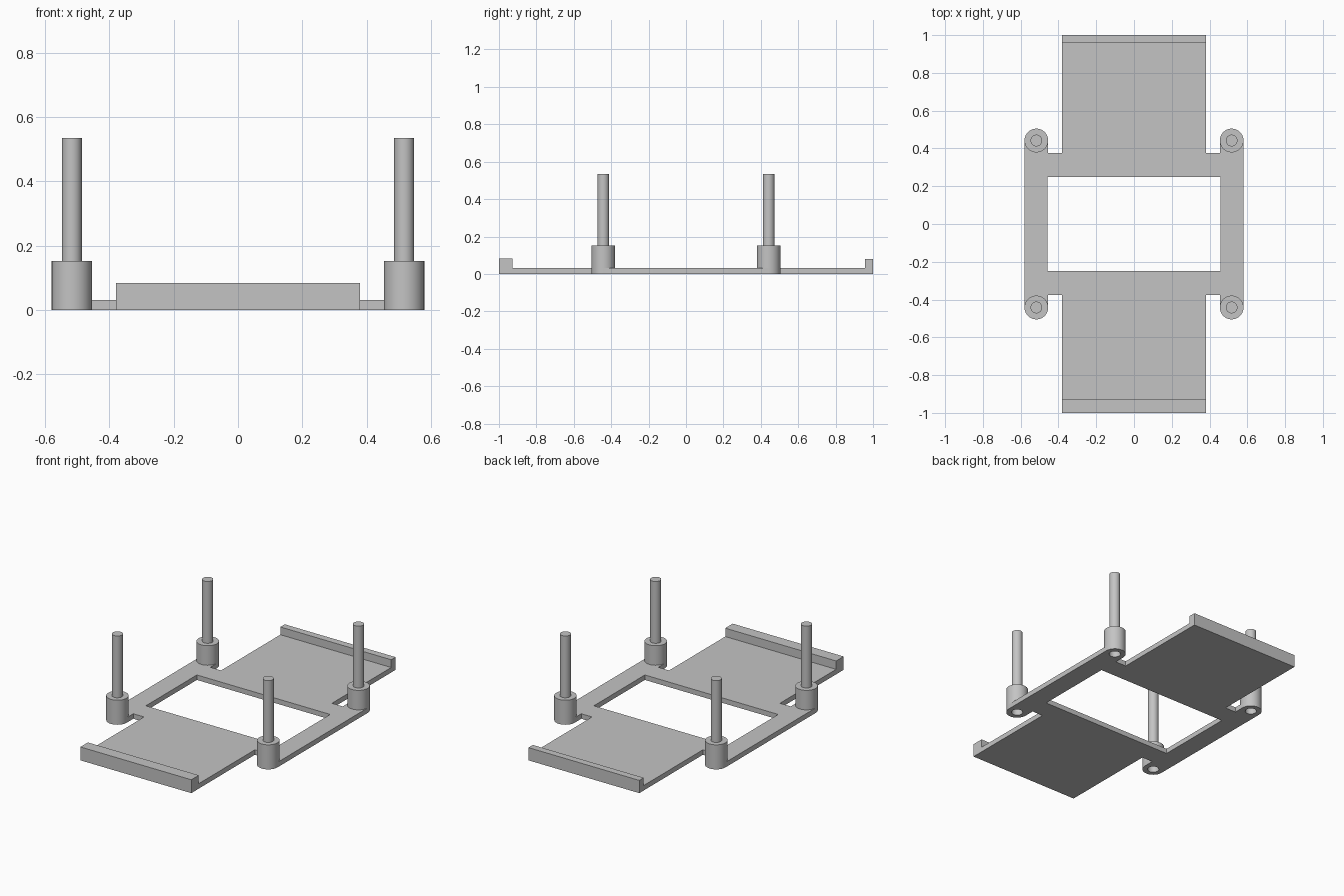
import bpy, bmesh, math

cube = bpy.data.objects.get("Cube")
if cube:
    bpy.data.objects.remove(cube, do_unlink=True)

# Single flat grey
grey = bpy.data.materials.new("light_grey")
grey.use_nodes = True
color = (0.55, 0.55, 0.55, 1)
grey.diffuse_color = color
grey.node_tree.nodes["Principled BSDF"].inputs["Base Color"].default_value = color

THICK = 0.031             # plate thickness
POST_X, POST_Y = 0.517, 0.442
BOSS_R, PIN_R, HOLE_R = 0.063, 0.031, 0.033
SEG = 32


def finish(name, mesh, smooth=False):
    obj = bpy.data.objects.new(name, mesh)
    bpy.context.collection.objects.link(obj)
    mesh.materials.clear()
    mesh.materials.append(grey)
    if smooth:
        bpy.ops.object.select_all(action="DESELECT")
        obj.select_set(True)
        bpy.context.view_layer.objects.active = obj
        bpy.ops.object.shade_smooth_by_angle(angle=math.radians(30))
    return obj


def arc(cx, cy, r, start, end, steps):
    angles = [start + (end - start) * i / steps for i in range(steps + 1)]
    return [(cx + r * math.cos(a), cy + r * math.sin(a)) for a in angles]


def add_loop(curve, points):
    spline = curve.splines.new("POLY")
    spline.points.add(len(points) - 1)
    for p, (x, y) in zip(spline.points, points):
        p.co = (x, y, 0, 1)
    spline.use_cyclic_u = True


# Base plate: mirrored outline with rounded rail ends, window and post sockets
quarter = [(0.38, 1.0), (0.38, 0.377), (POST_X - BOSS_R, 0.377)]
quarter += arc(POST_X, POST_Y, BOSS_R, math.pi, 0, SEG // 2)
half = quarter + [(x, -y) for x, y in reversed(quarter)]
outline = half + [(-x, y) for x, y in reversed(half)]

curve = bpy.data.curves.new("plate_outline", "CURVE")
curve.dimensions = "2D"
curve.fill_mode = "BOTH"
curve.extrude = THICK / 2
add_loop(curve, outline)
add_loop(curve, [(-0.457, -0.25), (0.457, -0.25), (0.457, 0.25), (-0.457, 0.25)])
for sx in (-1, 1):
    for sy in (-1, 1):
        add_loop(curve, arc(sx * POST_X, sy * POST_Y, HOLE_R, 0, math.tau, SEG)[:-1])

helper = bpy.data.objects.new("plate_outline", curve)
bpy.context.collection.objects.link(helper)
bpy.context.view_layer.update()
graph = bpy.context.evaluated_depsgraph_get()
plate = bpy.data.meshes.new_from_object(helper.evaluated_get(graph))
bpy.data.objects.remove(helper, do_unlink=True)
bm = bmesh.new()
bm.from_mesh(plate)
bmesh.ops.remove_doubles(bm, verts=bm.verts, dist=0.0001)
bmesh.ops.translate(bm, verts=bm.verts, vec=(0, 0, THICK / 2))
bmesh.ops.recalc_face_normals(bm, faces=bm.faces)
bm.to_mesh(plate)
bm.free()
finish("base_plate", plate, smooth=True)


# End lips standing on the plate
def box(name, x, y0, y1, z0, z1):
    bm = bmesh.new()
    bmesh.ops.create_cube(bm, size=1)
    bmesh.ops.scale(bm, vec=(2 * x, y1 - y0, z1 - z0), verts=bm.verts)
    bmesh.ops.translate(bm, vec=(0, (y0 + y1) / 2, (z0 + z1) / 2), verts=bm.verts)
    mesh = bpy.data.meshes.new(name)
    bm.to_mesh(mesh)
    bm.free()
    finish(name, mesh)


box("front_lip", 0.38, -1.0, -0.927, THICK, 0.083)
box("back_lip", 0.38, 0.957, 1.0, THICK, 0.079)

# Corner posts: turned boss with a pin on top and a blind socket below
profile = [(0, 0.12), (HOLE_R, 0.12), (HOLE_R, THICK), (BOSS_R, THICK),
           (BOSS_R, 0.152), (PIN_R, 0.152), (PIN_R, 0.535), (0, 0.535)]
bm = bmesh.new()
verts = [bm.verts.new((r, 0, z)) for r, z in profile]
edges = [bm.edges.new(pair) for pair in zip(verts, verts[1:])]
bmesh.ops.spin(bm, geom=verts + edges, cent=(0, 0, 0), axis=(0, 0, 1),
               angle=math.tau, steps=SEG)
bmesh.ops.remove_doubles(bm, verts=bm.verts, dist=0.0001)
bmesh.ops.recalc_face_normals(bm, faces=bm.faces)
post = bpy.data.meshes.new("corner_post")
bm.to_mesh(post)
bm.free()
for side, sx in (("left", 1), ("right", -1)):
    for end, sy in (("front", -1), ("back", 1)):
        obj = finish(f"{end}_{side}_post", post.copy(), smooth=True)
        obj.location = (sx * POST_X, sy * POST_Y, 0)
